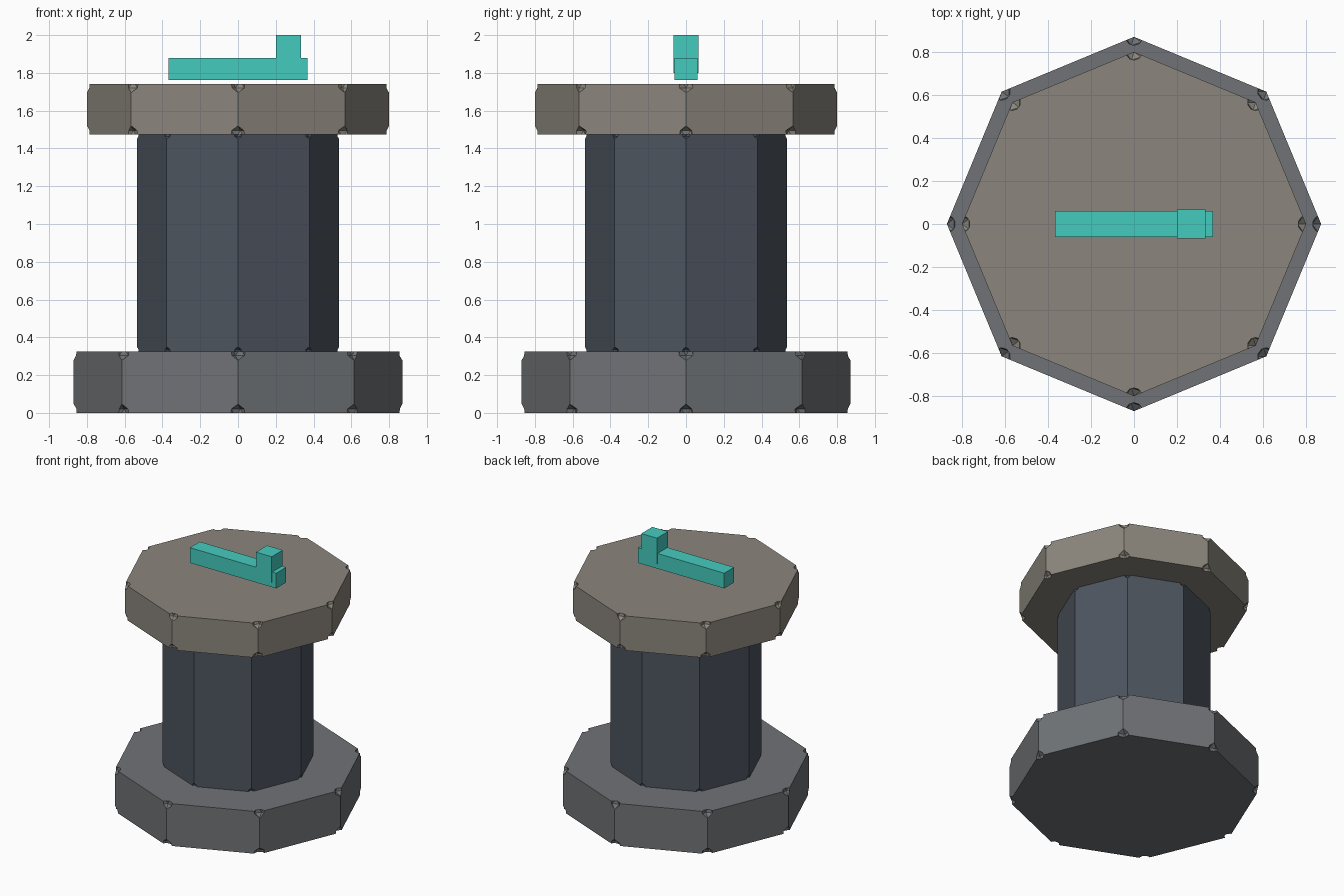
import bpy
from math import cos, sin, radians

if "Cube" in bpy.data.objects:
    bpy.data.objects.remove(bpy.data.objects["Cube"])


def material(name, rgb):
    m = bpy.data.materials.new(name)
    m.diffuse_color = (*rgb, 1)
    m.use_nodes = True
    m.node_tree.nodes["Principled BSDF"].inputs["Base Color"].default_value = m.diffuse_color
    return m


STONE = material("grey_stone", (0.16, 0.17, 0.18))
SLATE = material("slate", (0.075, 0.09, 0.115))
CAP = material("warm_stone", (0.26, 0.24, 0.205))
TEAL = material("teal", (0.06, 0.60, 0.52))


def chipped_octagon(name, radius, z0, z1, chip, mat):
    """Octagonal prism with a small faceted chip knocked out of every corner."""
    bpy.ops.mesh.primitive_cylinder_add(vertices=8, radius=radius, depth=z1 - z0,
                                        location=(0, 0, (z0 + z1) / 2))
    body = bpy.context.object
    body.name = name
    body.data.materials.append(mat)

    cutters = []
    for i in range(8):
        a = radians(45 * i)
        for z in (z0, z1):
            bpy.ops.mesh.primitive_ico_sphere_add(
                subdivisions=1, radius=chip,
                location=(radius * cos(a), radius * sin(a), z))
            cutters.append(bpy.context.object)
    bpy.ops.object.select_all(action='DESELECT')
    for c in cutters:
        c.select_set(True)
    bpy.context.view_layer.objects.active = cutters[0]
    bpy.ops.object.join()
    cutter = bpy.context.object
    cutter.name = name + "_chip_cutter"
    cutter.data.materials.append(mat)
    cutter.hide_render = True

    mod = body.modifiers.new("chips", 'BOOLEAN')
    mod.operation = 'DIFFERENCE'
    mod.solver = 'EXACT'
    mod.object = cutter
    bpy.ops.object.select_all(action='DESELECT')
    body.select_set(True)
    bpy.context.view_layer.objects.active = body
    bpy.ops.object.modifier_apply(modifier=mod.name)
    bpy.data.objects.remove(cutter, do_unlink=True)


def box(name, lo, hi, mat):
    bpy.ops.mesh.primitive_cube_add(
        size=1, location=[(a + b) / 2 for a, b in zip(lo, hi)])
    ob = bpy.context.object
    ob.name = name
    ob.scale = [b - a for a, b in zip(lo, hi)]
    bpy.ops.object.transform_apply(location=False, rotation=False, scale=True)
    ob.data.materials.append(mat)


# Pedestal: base plate, column, top plate
chipped_octagon("base_plate", 0.87, 0.0, 0.325, 0.047, STONE)
chipped_octagon("column", 0.535, 0.325, 1.475, 0.025, SLATE)
chipped_octagon("top_plate", 0.80, 1.475, 1.74, 0.045, CAP)

# Floating marker above the top plate
box("marker_bar", (-0.367, -0.06, 1.763), (0.367, 0.06, 1.88), TEAL)
box("marker_post", (0.20, -0.067, 1.80), (0.333, 0.067, 2.0), TEAL)
